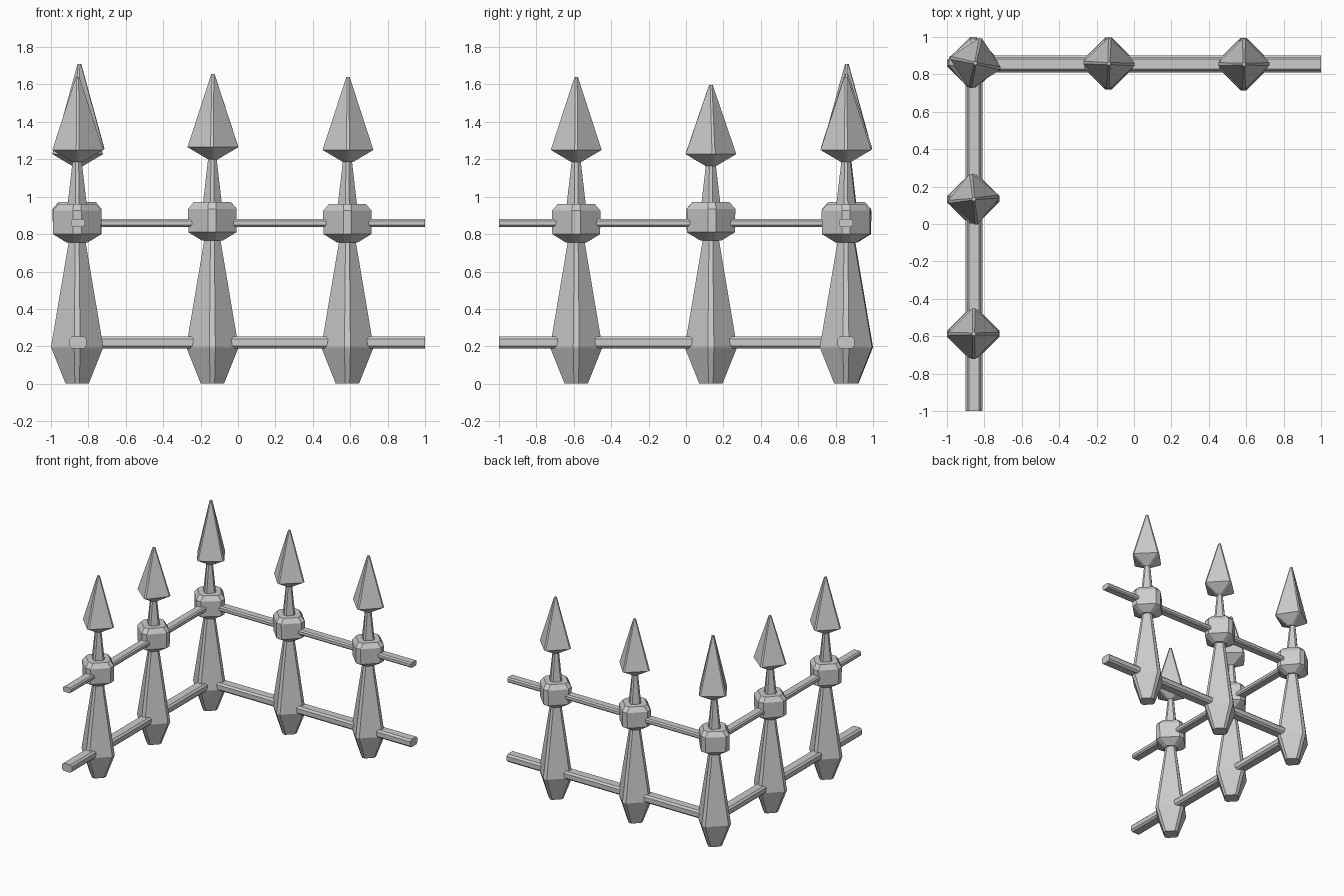
import bpy, bmesh
from math import radians, pi
from mathutils import Matrix

if "Cube" in bpy.data.objects:
    bpy.data.objects.remove(bpy.data.objects["Cube"])


def loft(name, rings, loc, rot=0.0):
    """Diamond-section solid with chamfered corners; rings = (z, radius, chamfer)."""
    bm = bmesh.new()
    loops = []
    for z, r, c in rings:
        pts = [(r, -c), (r, c), (c, r), (-c, r), (-r, c), (-r, -c), (-c, -r), (c, -r)]
        loops.append([bm.verts.new((x, y, z)) for x, y in pts])
    for a, b in zip(loops, loops[1:]):
        for i in range(8):
            j = (i + 1) % 8
            bm.faces.new((a[i], a[j], b[j], b[i]))
    bm.faces.new(loops[0][::-1])
    bm.faces.new(loops[-1])
    return finish(name, bm, Matrix.Translation(loc) @ Matrix.Rotation(radians(rot), 4, 'Z'))


def finish(name, bm, matrix):
    me = bpy.data.meshes.new(name)
    bm.to_mesh(me)
    bm.free()
    ob = bpy.data.objects.new(name, me)
    ob.matrix_world = matrix
    bpy.context.collection.objects.link(ob)
    return ob


def rail(name, half_w, half_h, ch, z, along_y):
    """Chamfered bar running from the corner post to the open end."""
    w, h = half_w, half_h
    prof = [(w, -h + ch), (w, h - ch), (w - ch, h), (-w + ch, h),
            (-w, h - ch), (-w, -h + ch), (-w + ch, -h), (w - ch, -h)]
    bm = bmesh.new()
    a = [bm.verts.new((-0.90, y, zz)) for y, zz in prof]
    b = [bm.verts.new((1.0, y, zz)) for y, zz in prof]
    for i in range(8):
        j = (i + 1) % 8
        bm.faces.new((a[i], a[j], b[j], b[i]))
    bm.faces.new(a[::-1])
    bm.faces.new(b)
    turn = Matrix.Rotation(-pi / 2, 4, 'Z') if along_y else Matrix.Identity(4)
    offset = (-0.855, 0, z) if along_y else (0, 0.855, z)
    return finish(name, bm, Matrix.Translation(offset) @ turn)


BODY = [(0, 0.062, 0.012), (0.195, 0.14, 0.016), (0.80, 0.038, 0.010)]
BLOCK = [(0.755, 0.055, 0.018), (0.80, 0.128, 0.022), (0.925, 0.130, 0.022), (0.962, 0.098, 0.020)]
NECK = [(0.95, 0.052, 0.010), (1.21, 0.022, 0.008)]
HEAD = [(1.185, 0.026, 0.008), (1.25, 0.136, 0.008), (1.64, 0.009, 0.005)]

# x, y, block lift, head lift, extra tip height, head rotation
POSTS = [
    (-0.86, 0.86, 0.0, 0.005, 0.065, -12),
    (-0.137, 0.858, 0.01, 0.015, 0.0, -2),
    (0.585, 0.855, 0.0, 0.0, 0.0, 0),
    (-0.86, 0.133, 0.01, -0.022, -0.02, 6),
    (-0.86, -0.587, 0.0, 0.0, 0.0, 0),
]

# Fence posts: tapered body, knuckle block, neck and spear head
for x, y, lift, hlift, tip, rot in POSTS:
    loft("post_body", BODY, (x, y, 0))
    loft("post_block", BLOCK, (x, y, lift), rot * 0.4)
    loft("post_neck", NECK, (x, y, 0))
    head = HEAD[:2] + [(HEAD[2][0] + tip,) + HEAD[2][1:]]
    loft("spear_head", head, (x + (0.012 if rot == -12 else 0.003), y, hlift), rot)

# Rails along both runs
for along_y in (False, True):
    rail("lower_rail", 0.045, 0.032, 0.014, 0.22, along_y)
    rail("upper_rail", 0.037, 0.021, 0.010, 0.86, along_y)
